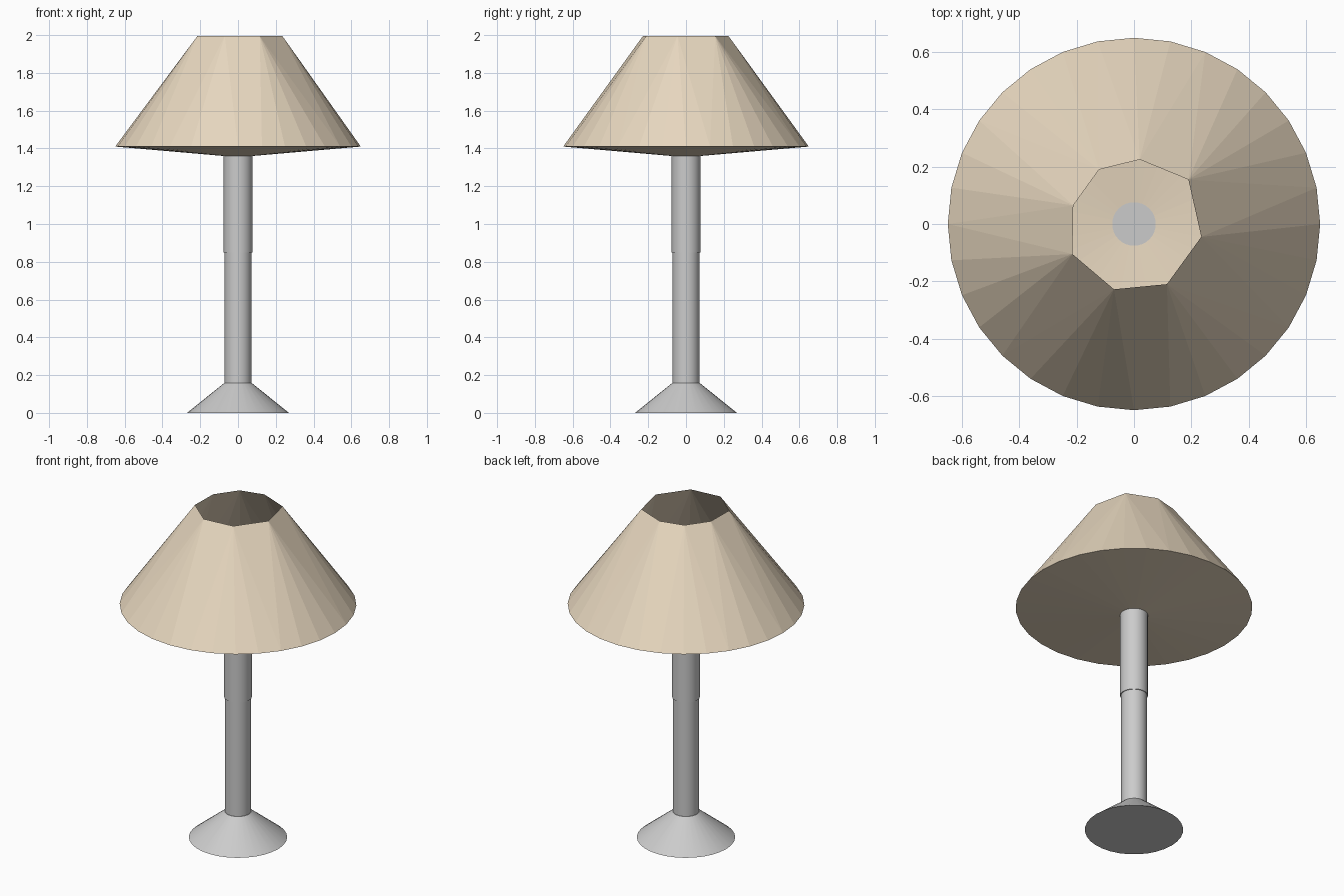
import bpy, bmesh
from math import cos, sin, pi, atan2

if "Cube" in bpy.data.objects:
    bpy.data.objects.remove(bpy.data.objects["Cube"])

N = 32


def ring(bm, r, z):
    return [bm.verts.new((r * cos(2 * pi * i / N), r * sin(2 * pi * i / N), z)) for i in range(N)]


def finish(bm, name, flat=False):
    me = bpy.data.meshes.new(name)
    bmesh.ops.recalc_face_normals(bm, faces=bm.faces[:])
    bm.to_mesh(me)
    bm.free()
    ob = bpy.data.objects.new(name, me)
    bpy.context.collection.objects.link(ob)
    bpy.ops.object.select_all(action='DESELECT')
    ob.select_set(True)
    bpy.context.view_layer.objects.active = ob
    if not flat:
        bpy.ops.object.shade_smooth_by_angle(angle=pi / 6)
    return ob


def lathe(name, profile, bottom=True, top=True):
    bm = bmesh.new()
    rings = [ring(bm, r, z) for r, z in profile]
    for a, b in zip(rings, rings[1:]):
        for i in range(N):
            j = (i + 1) % N
            bm.faces.new((a[i], a[j], b[j], b[i]))
    if bottom:
        bm.faces.new(rings[0][::-1])
    if top:
        bm.faces.new(rings[-1])
    return finish(bm, name)


# Foot and two-stage stem
lathe("base", [(0.27, 0), (0.073, 0.158)])
lathe("stem", [(0.071, 0.15), (0.071, 0.85)])
lathe("upper_stem", [(0.076, 0.85), (0.076, 1.365)])

# Shade: round rim fanned up to an uneven eight-sided opening
bm = bmesh.new()
rim = ring(bm, 0.65, 1.41)
opening = [(0.235, -0.045), (0.19, 0.155), (0.02, 0.225), (-0.122, 0.19),
           (-0.212, 0.065), (-0.215, -0.105), (-0.07, -0.228), (0.115, -0.21)]
top = [bm.verts.new((x, y, 1.995)) for x, y in opening]


def nearest(i):
    a = 2 * pi * (i + 0.5) / N

    def gap(v):
        d = a - atan2(v.co.y, v.co.x)
        return abs(atan2(sin(d), cos(d)))
    return min(range(8), key=lambda k: gap(top[k]))


for i in range(N):
    j = (i + 1) % N
    k, m = nearest(i), nearest(j)
    bm.faces.new((rim[i], rim[j], top[k]))
    if k != m:
        bm.faces.new((rim[j], top[m], top[k]))

# Shallow funnel closing the shade around the stem
inner = ring(bm, 0.076, 1.36)
for i in range(N):
    j = (i + 1) % N
    bm.faces.new((rim[j], rim[i], inner[i], inner[j]))
shade = finish(bm, "lampshade", flat=True)
mat = bpy.data.materials.new("tan_fabric")
mat.diffuse_color = (0.8, 0.68, 0.52, 1)
mat.use_nodes = True
mat.node_tree.nodes["Principled BSDF"].inputs["Base Color"].default_value = mat.diffuse_color
shade.data.materials.append(mat)
